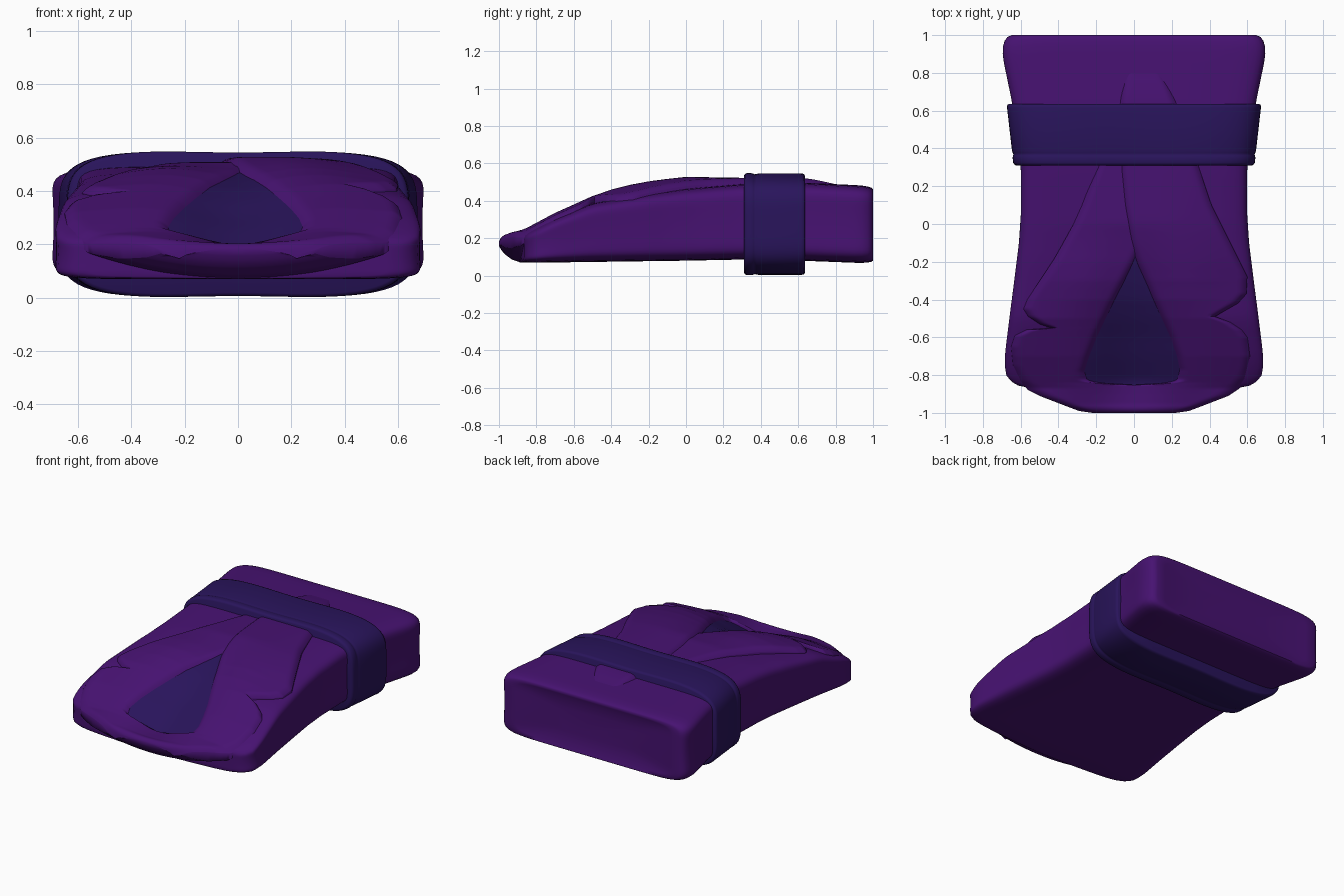
import bpy, bmesh, math

if "Cube" in bpy.data.objects:
    bpy.data.objects.remove(bpy.data.objects["Cube"])


def material(name, color):
    m = bpy.data.materials.new(name)
    m.diffuse_color = color
    m.use_nodes = True
    m.node_tree.nodes["Principled BSDF"].inputs["Base Color"].default_value = m.diffuse_color
    return m


PURPLE = material("purple_cloth", (0.062, 0.006, 0.165, 1))
INDIGO = material("indigo_cloth", (0.022, 0.007, 0.105, 1))


def table(pts, y):
    """Linear lookup in a list of (y, value) pairs with rising y."""
    if y <= pts[0][0]:
        return pts[0][1]
    for (a, va), (b, vb) in zip(pts, pts[1:]):
        if y <= b:
            return va + (vb - va) * (y - a) / (b - a)
    return pts[-1][1]


def smooth(t):
    t = max(0.0, min(1.0, t))
    return t * t * (3 - 2 * t)


def loft(name, rings, mat, closed=True, angle=40):
    """Skin a series of equal-length rings; closed rings get end caps."""
    bm = bmesh.new()
    vs = [[bm.verts.new(p) for p in r] for r in rings]
    n = len(vs[0])
    for a, b in zip(vs, vs[1:]):
        for i in range(n if closed else n - 1):
            j = (i + 1) % n
            bm.faces.new((a[i], a[j], b[j], b[i]))
    if closed:
        bm.faces.new(vs[0][::-1])
        bm.faces.new(vs[-1])
    bmesh.ops.recalc_face_normals(bm, faces=bm.faces)
    if not closed and sum(f.normal.z for f in bm.faces) < 0:
        bmesh.ops.reverse_faces(bm, faces=bm.faces)
    me = bpy.data.meshes.new(name)
    bm.to_mesh(me)
    bm.free()
    ob = bpy.data.objects.new(name, me)
    bpy.context.collection.objects.link(ob)
    me.materials.append(mat)
    bpy.ops.object.select_all(action='DESELECT')
    ob.select_set(True)
    bpy.context.view_layer.objects.active = ob
    bpy.ops.object.shade_smooth_by_angle(angle=math.radians(angle))
    return ob


def rounded_square(p, per_side=24):
    """Unit superellipse sampled evenly along a square."""
    out = []
    for k in range(4):
        for i in range(per_side):
            s = -1 + 2 * i / per_side
            a, b = [(s, -1), (1, s), (-s, 1), (-1, -s)][k]
            d = (abs(a) ** p + abs(b) ** p) ** (1 / p)
            out.append((a / d, b / d))
    return out


def steps(a, b, n):
    return [a + (b - a) * i / (n - 1) for i in range(n)]


# Profiles along the length
WIDTH = [(-0.86, 0.66), (-0.8, 0.69), (-0.7, 0.693), (-0.3, 0.64), (-0.1, 0.615),
         (0.05, 0.605), (0.3, 0.605), (0.65, 0.655), (0.88, 0.705), (1, 0.71)]
BODY_TOP = [(-0.87, 0.21), (-0.8, 0.25), (-0.7, 0.305), (-0.5, 0.39), (-0.2, 0.44),
            (0, 0.465), (0.3, 0.49), (0.6, 0.498), (0.95, 0.482), (1, 0.478)]
FOLD_TOP = [(-1, 0.183), (-0.992, 0.203), (-0.975, 0.222), (-0.9, 0.258), (-0.7, 0.36),
            (-0.5, 0.45), (-0.4, 0.487), (-0.3, 0.51), (-0.2, 0.518), (0, 0.52),
            (0.3, 0.515), (0.65, 0.506), (0.9, 0.483)]
DIP = [(-1, 0), (-0.95, 0.035), (-0.84, 0.09), (-0.6, 0.08), (-0.3, 0.05), (-0.1, 0.015), (0, 0)]
BOTTOM = [(-0.87, 0.068), (0, 0.08), (0.4, 0.088), (1, 0.065)]


def dip(x, y):
    return table(DIP, y) * math.exp(-(x / 0.25) ** 2)


def fold_height(x, y):
    s = table(FOLD_TOP, y)
    b = min(s, table(BODY_TOP, y) + 0.016) if y < -0.85 else table(BODY_TOP, y) + 0.016
    s = max(s, b)
    return b + (s - b) * (1 - smooth((abs(x) - 0.15) / 0.52)) - dip(x, y)


# Folded cloth body
def body_ring(y, k):
    w, lo, hi = table(WIDTH, y) * k, table(BOTTOM, y), table(BODY_TOP, y)
    pinch = 0.012 + 0.016 * max(0, abs(y + 0.05) - 0.4)
    ring = []
    for a, b in rounded_square(8):
        x = w * a * (1 - pinch * (1 - b * b))
        h = (b * k + 1) / 2
        bow = 0.045 * smooth((-0.6 - y) / 0.25) * (1 - (x / 0.7) ** 2)
        ring.append((x, y - bow, lo + (hi - lo) * h - dip(x, y) * h))
    return ring


rows = [(-0.845, 0.4), (-0.85, 0.85), (-0.845, 0.93), (-0.83, 0.97), (-0.8, 0.992)]
rows += [(y, 1) for y in steps(-0.76, 0.9, 36)]
rows += [(0.94, 0.996), (0.97, 0.982), (0.99, 0.96), (1, 0.925), (0.994, 0.83),
         (0.985, 0.65), (0.98, 0.4)]
loft("folded_body", [body_ring(y, k) for y, k in rows], PURPLE, angle=70)

# Underside of the rolled collar lip
LIP = [(-1, 0.165), (-0.99, 0.14), (-0.97, 0.115), (-0.93, 0.085), (-0.88, 0.07),
       (-0.8, 0.11), (-0.72, 0.3), (-0.6, 1)]


# Front lapels, meeting in the rolled collar lip
def lapel(name, outer, inner, y_end, lift):
    ys = [-1, -0.997, -0.99, -0.98] + steps(-0.97, -0.82, 20)
    ys += steps(-0.81, -0.3, 52) + steps(-0.28, y_end, 36)
    rings = []
    for y in ys:
        a, b = table(outer, y), table(inner, y)
        top, low = [], []
        roll = 1 - smooth((y + 0.9) / 0.15)
        for i in range(25):
            t = (1 - math.cos(math.pi * i / 24)) / 2
            x = a + (b - a) * t
            edge = abs(x - a)
            if y > -0.85:
                edge = min(edge, abs(x - b))
            e = max(0, 1 - edge / (0.045 + 0.04 * roll))
            z = fold_height(x, y) + lift * smooth((y + 0.35) / 0.3)
            z -= 0.034 * smooth((y - 0.62) / 0.28)
            z -= 0.025 * e * e
            lip = table(LIP, y) + 0.11 * (x / 0.6) ** 2
            top.append((x, y, z))
            low.append((x, y, min(z - (0.06 if y > -0.85 else 0.012), lip)))
        rings.append(top + low[::-1])
    loft(name, rings, PURPLE, angle=75)


LEFT_OUT = [(-1, -0.22), (-0.99, -0.29), (-0.96, -0.37), (-0.91, -0.5), (-0.88, -0.56),
            (-0.83, -0.61), (-0.75, -0.64), (-0.65, -0.65), (-0.59, -0.63), (-0.56, -0.57),
            (-0.55, -0.44), (-0.53, -0.5), (-0.49, -0.56), (-0.45, -0.585), (-0.4, -0.565),
            (-0.18, -0.42), (0, -0.32), (0.1, -0.275), (0.3, -0.2), (0.5, -0.15)]
LEFT_IN = [(-0.85, 0.0), (-0.842, -0.18), (-0.825, -0.245), (-0.78, -0.26), (-0.7, -0.235),
           (-0.6, -0.195), (-0.4, -0.1), (-0.2, 0.005), (-0.1, 0.05), (0.5, 0.03)]
RIGHT_OUT = [(-1, 0.22), (-0.99, 0.29), (-0.96, 0.37), (-0.91, 0.5), (-0.87, 0.56),
             (-0.82, 0.595), (-0.7, 0.615), (-0.6, 0.6), (-0.56, 0.57), (-0.52, 0.51),
             (-0.49, 0.43), (-0.46, 0.48), (-0.42, 0.55), (-0.37, 0.595), (-0.28, 0.6),
             (-0.1, 0.51), (0.1, 0.41), (0.31, 0.34), (0.64, 0.225), (0.82, 0.15), (0.9, 0.06)]
RIGHT_IN = [(-0.85, 0.0), (-0.842, 0.17), (-0.825, 0.225), (-0.77, 0.24), (-0.7, 0.225),
            (-0.6, 0.19), (-0.4, 0.1), (-0.2, 0.015), (-0.1, -0.015), (0.1, -0.05),
            (0.3, -0.07), (0.64, -0.075), (0.8, -0.06), (0.9, -0.02)]
lapel("left_lapel", LEFT_OUT, LEFT_IN, 0.5, -0.012)
lapel("right_lapel", RIGHT_OUT, RIGHT_IN, 0.9, 0.008)

# Dark lining visible in the neck opening
lining = []
for y in steps(-0.87, -0.1, 24):
    w = 0.29 + (y + 0.87) / 0.77 * -0.22
    lining.append([(x, y, fold_height(x, y) - 0.022) for x in steps(-w, w, 17)])
loft("neck_lining", lining, INDIGO, closed=False)

# Belt wrapped around the bundle, with a stitched ridge on its front edge
belt = []
for y, grow in [(0.31, -0.012), (0.316, -0.003), (0.325, 0.001), (0.35, 0.001), (0.362, -0.002),
                (0.368, -0.005), (0.376, -0.003), (0.39, 0), (0.5, 0), (0.615, 0),
                (0.63, -0.003), (0.636, -0.012)]:
    w = 0.637 + (y - 0.31) * 0.115 + grow
    h = 0.274 + grow
    belt.append([(w * a, y, 0.275 + h * b - 0.006 * b * (1 - smooth(abs(a) / 0.6)))
                 for a, b in rounded_square(4.6)])
loft("belt", belt, INDIGO, angle=60)
